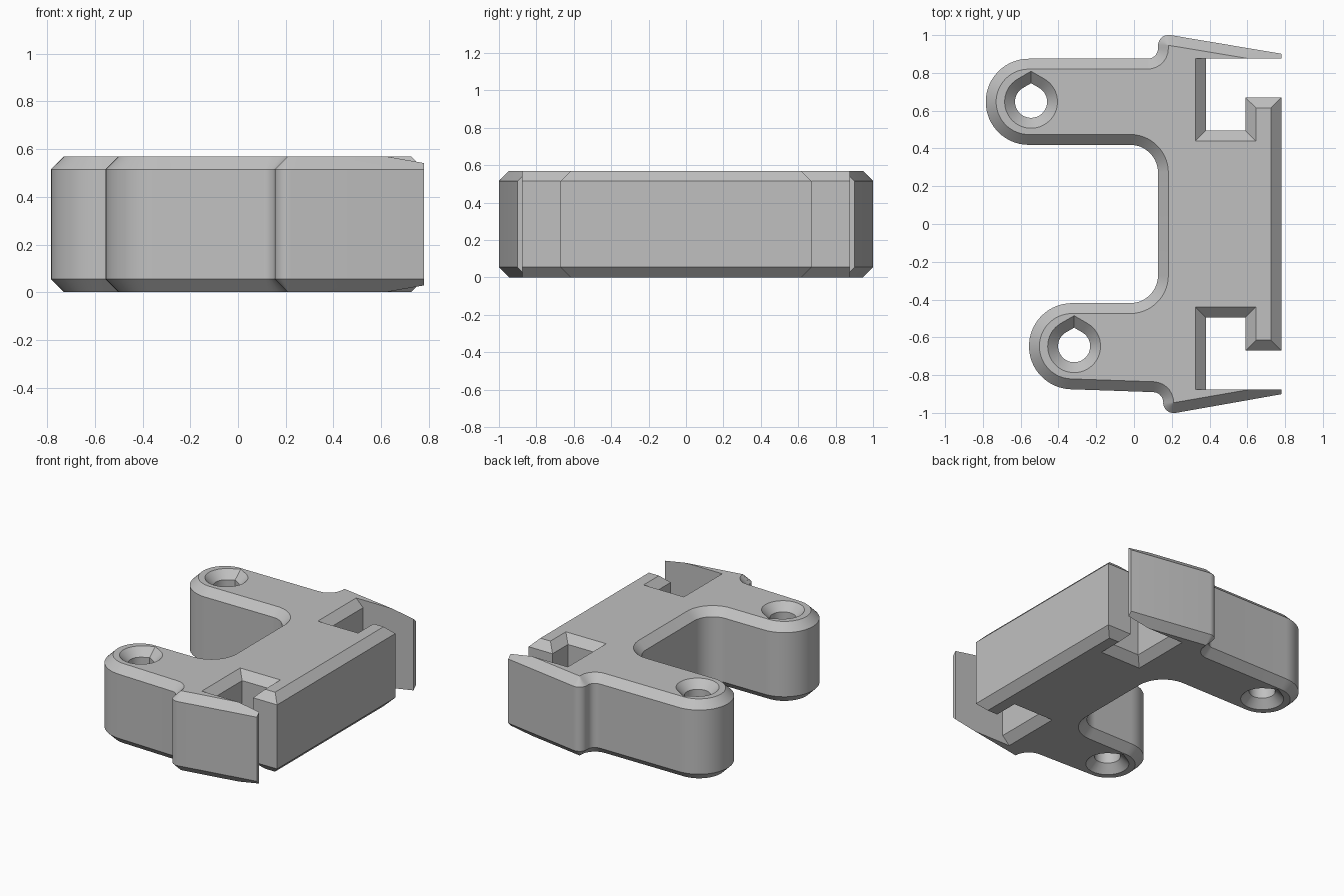
import bpy, bmesh
from math import cos, sin, radians, pi

if "Cube" in bpy.data.objects:
    bpy.data.objects.remove(bpy.data.objects["Cube"], do_unlink=True)

H, C = 0.57, 0.055      # height and chamfer
OVER = 0.05             # how far cutters reach past the faces

grey = bpy.data.materials.new("plain grey")
grey.use_nodes = True
colour = (0.53, 0.53, 0.53, 1)
grey.diffuse_color = colour
grey.node_tree.nodes["Principled BSDF"].inputs["Base Color"].default_value = colour


def loft(name, sections):
    """Solid through rings of equal length, capped at both ends."""
    bm = bmesh.new()
    rings = [[bm.verts.new(p) for p in s] for s in sections]
    for a, b in zip(rings, rings[1:]):
        for i in range(len(a)):
            j = (i + 1) % len(a)
            bm.faces.new((a[i], a[j], b[j], b[i]))
    bm.faces.new(rings[0])
    bm.faces.new(rings[-1])
    bmesh.ops.recalc_face_normals(bm, faces=bm.faces)
    mesh = bpy.data.meshes.new(name)
    bm.to_mesh(mesh)
    bm.free()
    mesh.materials.append(grey)
    ob = bpy.data.objects.new(name, mesh)
    bpy.context.collection.objects.link(ob)
    return ob


def chamfered(name, ring, over=0):
    """Loft of ring(inset) with both ends chamfered; over extends a cutter."""
    levels = [(-over, C + over), (C, 0), (H - C, 0), (H + over, C + over)]
    return loft(name, [[(x, y, z) for x, y in ring(d)] for z, d in levels])


def arc(cx, cy, r, start, end, n):
    angles = [radians(start + (end - start) * i / max(n - 1, 1)) for i in range(n)]
    return [(cx + r * cos(a), cy + r * sin(a)) for a in angles]


def body_ring(d):
    """Plan outline; round corners shrink and hollow corners grow with d."""
    small, hollow, cap, notch = C + 0.001 - d, C + d, 0.228 - d, 0.147 + d
    tilt = 80.5
    pts = arc(0.78, 0.846, small, tilt, tilt, 1)              # rear clip tip
    pts += arc(0.183, 0.945, small, tilt, 180, 8)             # rear shoulder
    pts += arc(0.072, 0.93, hollow, 0, -90, 8)
    pts += arc(-0.557, 0.647, cap, 90, 270, 28)               # rear lug
    pts += arc(-0.02, 0.272, notch, 90, 0, 14)                # notch
    pts += arc(-0.02, -0.272, notch, 0, -90, 14)
    pts += arc(-0.328, -0.647, cap, 90, 267, 28)              # front lug
    pts += arc(0.1, -0.945, hollow, 87, 0, 8)
    pts += arc(0.21, -0.945, small, 180, 360 - tilt, 8)       # front shoulder
    pts += arc(0.78, -0.846, small, -tilt, -tilt, 1)          # front clip tip
    return [(min(x, 0.78), y) for x, y in pts]


def pocket_ring(side):
    """L-shaped opening between the clip arm and the catch."""
    def ring(d):
        pts = [(0.38 - d, 0.495 - d), (0.59 + d, 0.495 - d), (0.59 + d, 0.67 - d),
               (1, 0.67 - d), (1, 0.875), (0.38 - d, 0.875)]
        return [(x, y * side) for x, y in pts]
    return ring


def hole_ring(cx, cy):
    """Screw hole with a pointed rear side."""
    def ring(d):
        r = 0.085 + d
        return arc(cx, cy, r, 120, 420, 40) + [(cx, cy + r / cos(pi / 6))]
    return ring


body = chamfered("clip_body", body_ring)

# Openings and holes
cutters = [chamfered("pocket_cutter", pocket_ring(s), OVER) for s in (1, -1)]
cutters += [chamfered("hole_cutter", hole_ring(x, y), OVER)
            for x, y in ((-0.545, 0.647), (-0.317, -0.647))]

# Chamfers along the right edge of the central block
for flip in (False, True):
    profile = [(0.68, H + 0.045), (0.9, H + 0.045), (0.9, H - 0.175)]
    if flip:
        profile = [(x, H - z) for x, z in profile]
    cutters.append(loft("edge_cutter", [[(x, y, z) for x, z in profile]
                                        for y in (-0.8, 0.8)]))

bpy.ops.object.select_all(action="DESELECT")
bpy.context.view_layer.objects.active = body
body.select_set(True)
for cutter in cutters:
    cutter.hide_render = True
    mod = body.modifiers.new("cut", "BOOLEAN")
    mod.operation = "DIFFERENCE"
    mod.solver = "EXACT"
    mod.object = cutter
    bpy.ops.object.modifier_apply(modifier=mod.name)
    bpy.data.objects.remove(cutter, do_unlink=True)

bpy.ops.object.shade_smooth_by_angle(angle=radians(25))
